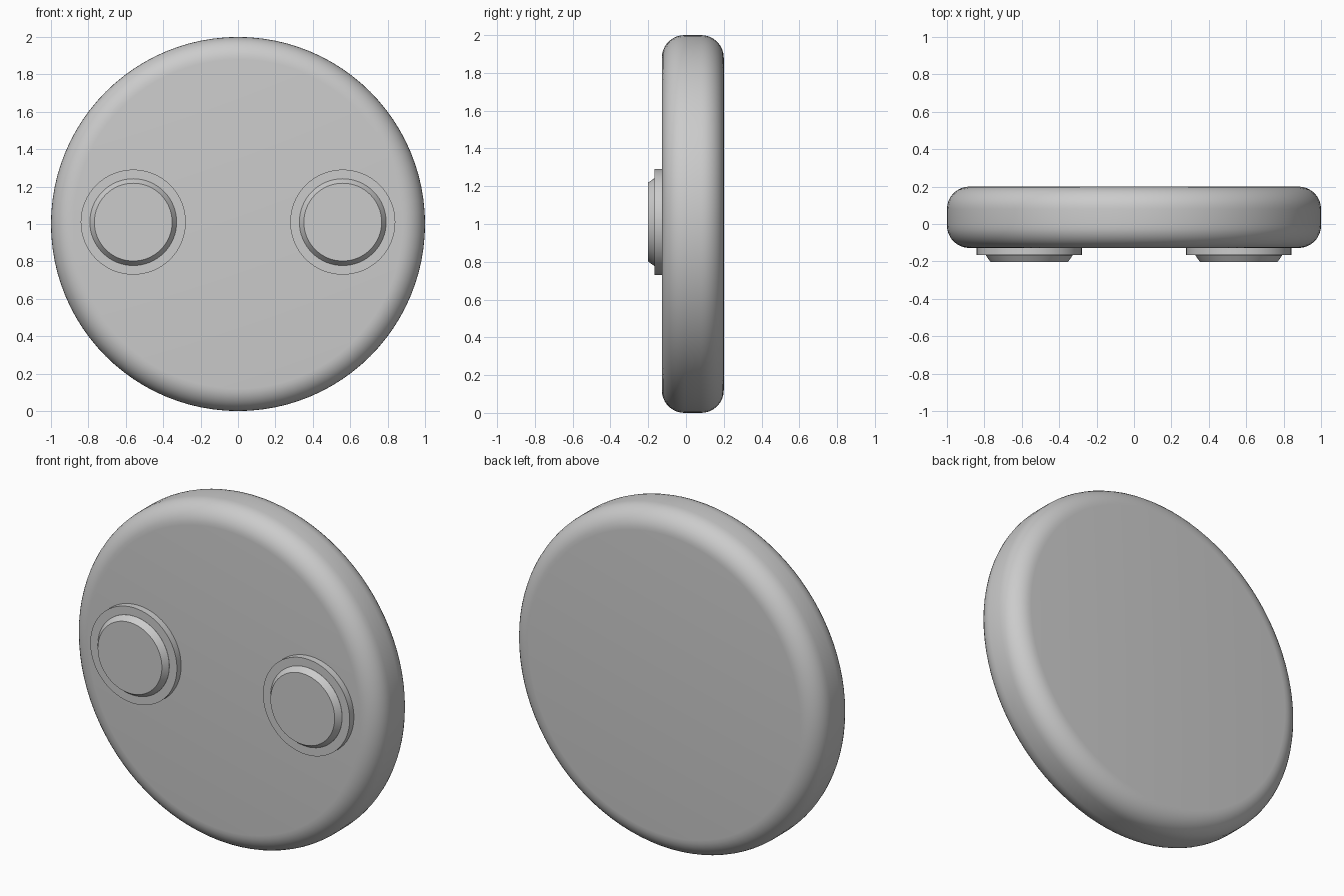
import bpy, bmesh, math
from mathutils import Matrix, Vector

cube = bpy.data.objects.get("Cube")
if cube:
    bpy.data.objects.remove(cube, do_unlink=True)

GREY = (0.6, 0.6, 0.6, 1.0)
grey = bpy.data.materials.new("plain_grey")
grey.use_nodes = True
grey.diffuse_color = GREY
grey.node_tree.nodes["Principled BSDF"].inputs["Base Color"].default_value = GREY


def lathe(name, profile, x, z, segments, angle):
    """Turn a (radius, y) profile around an axis running front to back."""
    bm = bmesh.new()
    verts = [bm.verts.new((r, y, 0)) for r, y in profile]
    edges = [bm.edges.new(pair) for pair in zip(verts, verts[1:])]
    bmesh.ops.spin(bm, geom=verts + edges, cent=(0, 0, 0), axis=(0, 1, 0),
                   angle=math.tau, steps=segments)
    bmesh.ops.remove_doubles(bm, verts=bm.verts, dist=0.0005)
    bmesh.ops.recalc_face_normals(bm, faces=bm.faces)
    mesh = bpy.data.meshes.new(name)
    bm.to_mesh(mesh)
    bm.free()
    mesh.materials.append(grey)
    obj = bpy.data.objects.new(name, mesh)
    obj.location = (x, 0, z)
    bpy.context.collection.objects.link(obj)
    bpy.ops.object.select_all(action='DESELECT')
    obj.select_set(True)
    bpy.context.view_layer.objects.active = obj
    bpy.ops.object.shade_smooth_by_angle(angle=math.radians(angle))
    return obj


# Thick disc with softly rounded rims
front, back, rim = -0.128, 0.2, 0.12
arc = [math.radians(a) for a in range(0, 91, 10)]
body = [(0, front)]
body += [(1 - rim + rim * math.sin(a), front + rim - rim * math.cos(a)) for a in arc]
body += [(1 - rim + rim * math.cos(a), back - rim + rim * math.sin(a)) for a in arc]
body += [(0, back)]
lathe("disc_body", body, 0, 1, 96, 40)

# Two round studs on the front, each a flat collar with a tapered cap
for side, x in (("left", 0.56), ("right", -0.56)):
    lathe(side + "_collar", [(0, -0.1), (0.281, -0.1), (0.281, -0.167), (0, -0.167)],
          x, 1.01, 64, 30)
    lathe(side + "_cap", [(0, -0.15), (0.232, -0.15), (0.232, -0.168), (0.208, -0.202), (0, -0.202)],
          x, 1.01, 64, 30)
